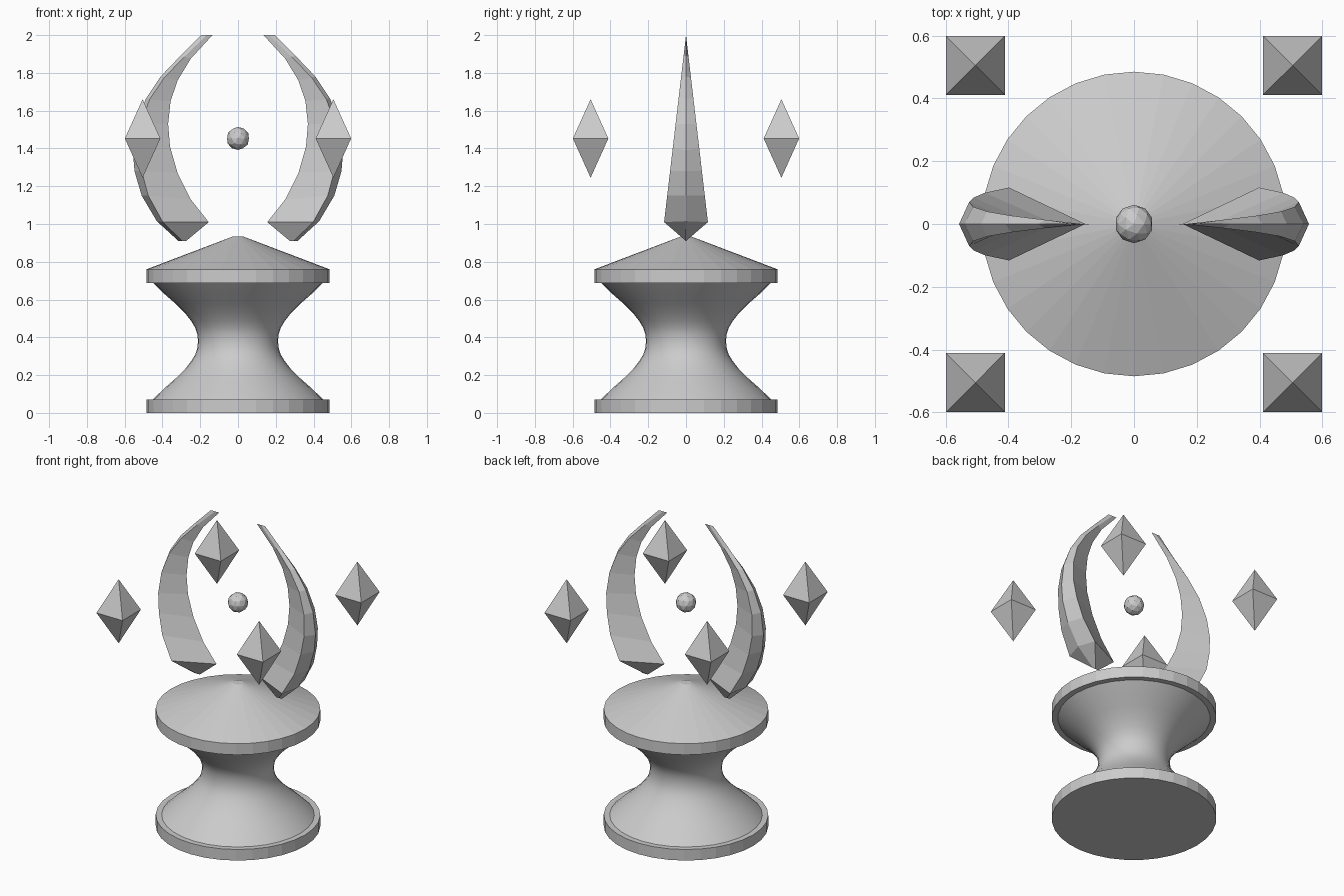
import bpy, bmesh, math

if "Cube" in bpy.data.objects:
    bpy.data.objects.remove(bpy.data.objects["Cube"])


def mesh_object(name, bm, smooth=False):
    bmesh.ops.remove_doubles(bm, verts=bm.verts, dist=1e-5)
    bmesh.ops.recalc_face_normals(bm, faces=bm.faces)
    for f in bm.faces:
        f.smooth = smooth
    me = bpy.data.meshes.new(name)
    bm.to_mesh(me)
    bm.free()
    ob = bpy.data.objects.new(name, me)
    bpy.context.collection.objects.link(ob)
    return ob


def loft(bm, rings):
    """Bridge closed rings of equal length with quads."""
    rows = [[bm.verts.new(p) for p in ring] for ring in rings]
    n = len(rows[0])
    for a, b in zip(rows, rows[1:]):
        for i in range(n):
            j = (i + 1) % n
            bm.faces.new((a[i], a[j], b[j], b[i]))
    return rows


def lathe(name, profile, smooth=False, caps=True, n=32):
    bm = bmesh.new()
    rings = [[(r * math.cos(2 * math.pi * i / n), r * math.sin(2 * math.pi * i / n), z)
              for i in range(n)] for r, z in profile]
    rows = loft(bm, rings)
    if caps:
        bm.faces.new(rows[0])
        bm.faces.new(rows[-1])
    return mesh_object(name, bm, smooth)


# Pedestal: foot disc, pinched waist, top disc with shallow cone
lathe("foot_disc", [(.485, 0), (.485, .072)])
lathe("top_disc", [(.485, .687), (.485, .76), (.03, .933)])
half = [(0, .212), (.035, .215), (.07, .226), (.105, .247), (.15, .282),
        (.2, .333), (.25, .39), (.308, .45)]
waist = [(r, .38 - d) for d, r in reversed(half)] + [(r, .38 + d) for d, r in half[1:]]
lathe("waist", waist, smooth=True, caps=False)

# Curved horns: kite section lofted along inner, side and outer ridges (x, z)
inner = [(.275, .91), (.155, 1.01), (.25, 1.13), (.32, 1.27), (.36, 1.41), (.37, 1.53),
         (.357, 1.65), (.32, 1.76), (.25, 1.875), (.135, 2.0)]
side = [(.295, .91), (.398, 1.01), (.475, 1.15), (.51, 1.28), (.525, 1.4), (.513, 1.53),
        (.468, 1.66), (.39, 1.775), (.285, 1.885), (.165, 2.0)]
outer = [(.315, .91), (.43, 1.015), (.51, 1.15), (.548, 1.28), (.557, 1.39), (.54, 1.53),
         (.487, 1.665), (.41, 1.78), (.305, 1.89), (.195, 2.0)]
for name, s in (("right_horn", 1), ("left_horn", -1)):
    rings = []
    for i, (a, b, c) in enumerate(zip(inner, side, outer)):
        w = 0 if i == 0 else .116 * (2 - b[1]) / .99
        rings.append([(s * a[0], 0, a[1]), (s * b[0], w, b[1]),
                      (s * c[0], 0, c[1]), (s * b[0], -w, b[1])])
    bm = bmesh.new()
    loft(bm, rings)
    bmesh.ops.dissolve_degenerate(bm, dist=1e-5, edges=bm.edges)
    mesh_object(name, bm)

# Four floating crystals
for k, (sx, sy) in enumerate([(1, 1), (-1, 1), (-1, -1), (1, -1)]):
    bm = bmesh.new()
    cx, cy, h = .505 * sx, .505 * sy, .094
    belt = [bm.verts.new((cx + h * x, cy + h * y, 1.453))
            for x, y in ((1, 1), (-1, 1), (-1, -1), (1, -1))]
    for z in (1.245, 1.66):
        tip = bm.verts.new((cx, cy, z))
        for i in range(4):
            bm.faces.new((belt[i], belt[(i + 1) % 4], tip))
    mesh_object(f"crystal_{k + 1}", bm)

# Faceted orb between the horns
bpy.ops.mesh.primitive_ico_sphere_add(subdivisions=2, radius=.061, location=(0, 0, 1.453))
bpy.context.object.name = "orb"
